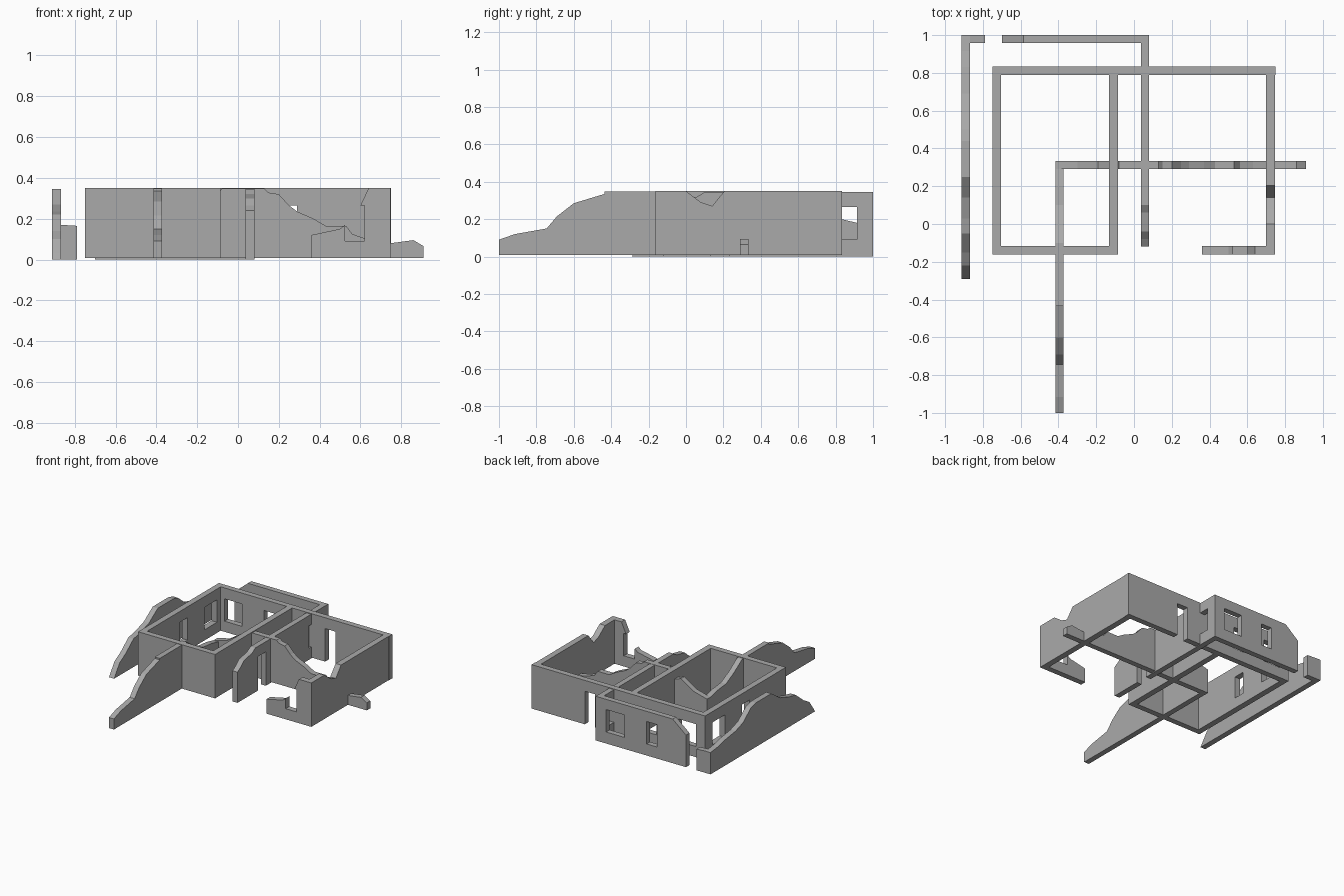
import bpy
from mathutils import Vector

if "Cube" in bpy.data.objects:
    bpy.data.objects.remove(bpy.data.objects["Cube"])

stone = bpy.data.materials.new("grey_stone")
stone.diffuse_color = (0.4, 0.4, 0.4, 1)
stone.use_nodes = True
stone.node_tree.nodes["Principled BSDF"].inputs["Base Color"].default_value = stone.diffuse_color


def wall(name, axis, c0, c1, outline, holes=()):
    """Upright slab: outline (s, z) along axis, c0..c1 across it, holes (s0, s1, z0, z1)."""
    cu = bpy.data.curves.new(name, 'CURVE')
    cu.dimensions = '2D'
    cu.fill_mode = 'BOTH'
    cu.extrude = (c1 - c0) / 2
    loops = [outline] + [[(a, z0), (b, z0), (b, z1), (a, z1)] for a, b, z0, z1 in holes]
    for pts in loops:
        sp = cu.splines.new('POLY')
        sp.points.add(len(pts) - 1)
        for p, (s, z) in zip(sp.points, pts):
            p.co = (s, z, 0, 1)
        sp.use_cyclic_u = True
    tmp = bpy.data.objects.new(name + "_curve", cu)
    bpy.context.collection.objects.link(tmp)
    dg = bpy.context.evaluated_depsgraph_get()
    me = bpy.data.meshes.new_from_object(tmp.evaluated_get(dg))
    bpy.data.objects.remove(tmp)
    mid = (c0 + c1) / 2
    for v in me.vertices:
        s, z, w = v.co
        v.co = Vector((s, mid - w, z)) if axis == 'x' else Vector((mid + w, s, z))
    for p in me.polygons:
        p.use_smooth = False
    me.materials.clear()
    me.materials.append(stone)
    ob = bpy.data.objects.new(name, me)
    bpy.context.collection.objects.link(ob)
    return ob


def box(a, b, z0, z1):
    return [(a, z0), (b, z0), (b, z1), (a, z1)]


H, L = 0.35, 0.007      # height and base of the main rooms
T = 0.345               # top of the rear ruin
W0, W1 = 0.09, 0.265    # window sill and head

# Rear ruin: broken left wall, back wall and inner right wall
wall("rear_left_wall", 'y', -0.912, -0.868,
     [(-0.29, 0), (1, 0), (1, 0.17), (0.915, 0.18), (0.83, 0.2), (0.69, 0.22), (0.6, 0.25),
      (0.5, 0.33), (0.44, T), (0.25, T), (0.14, 0.27), (0.03, 0.235), (-0.05, 0.22),
      (-0.15, 0.14), (-0.22, 0.1), (-0.27, 0.03)])
wall("rear_corner_stub", 'x', 0.957, 1.0, [(-0.868, 0), (-0.79, 0), (-0.79, 0.165), (-0.868, 0.17)])
wall("rear_back_wall", 'x', 0.957, 1.0,
     [(-0.7, 0), (0.08, 0), (0.08, T), (-0.585, T), (-0.7, 0.25)],
     [(-0.17, -0.01, W0, W1), (-0.45, -0.36, W0, W1)])
wall("rear_right_wall", 'y', 0.037, 0.08,
     [(-0.12, 0), (0.13, 0), (0.13, W1), (0.23, W1), (0.23, 0), (0.957, 0), (0.957, T),
      (0.1, T), (0.06, 0.32), (-0.04, 0.3), (-0.08, 0.265), (-0.12, 0.24)],
     [(0.76, 0.915, W0, W1)])

# Left room
wall("room_back_wall", 'x', 0.79, 0.835,
     [(-0.75, L), (0.2, L), (0.2, W1), (0.29, W1), (0.29, L), (0.75, L), (0.75, H), (-0.75, H)],
     [(-0.67, -0.52, W0, W1), (-0.33, -0.24, W0, W1)])
wall("left_room_front_wall", 'x', -0.162, -0.117, box(-0.75, -0.085, L, H))
wall("left_room_left_wall", 'y', -0.75, -0.703, box(-0.117, 0.79, L, H),
     [(0.59, 0.745, W0, W1), (0.29, 0.38, W0, W1)])
wall("left_room_right_wall", 'y', -0.132, -0.085, box(-0.117, 0.79, L, H))

# Right room: notched side wall and collapsed front wall with a broken window
wall("right_room_side_wall", 'y', 0.7, 0.747,
     [(-0.117, L), (0.79, L), (0.79, H), (0.205, H), (0.14, 0.27), (0.08, 0.29), (0.0, H), (-0.117, H)])
wall("right_room_front_wall", 'x', -0.162, -0.117,
     [(0.36, L), (0.747, L), (0.747, H), (0.64, H), (0.6, W1), (0.62, W1), (0.62, W0),
      (0.525, W0), (0.525, 0.17), (0.5, 0.15), (0.36, 0.12)])

# Crossing ruin: one wall running right, one running to the front
wall("cross_wall", 'x', 0.29, 0.333,
     [(-0.415, L), (0.91, L), (0.91, 0.065), (0.86, 0.095), (0.75, 0.08), (0.63, 0.1),
      (0.56, 0.125), (0.53, 0.165), (0.43, 0.165), (0.37, 0.2), (0.29, 0.235), (0.25, 0.265),
      (0.2, 0.32), (0.15, 0.328), (0.13, 0.347), (-0.08, 0.347), (-0.13, 0.28), (-0.19, 0.3),
      (-0.3, 0.23), (-0.415, 0.2)])
wall("front_spur_wall", 'y', -0.415, -0.372,
     [(-1, L), (0.29, L), (0.29, 0.2), (0.2, 0.22), (0.1, 0.23), (0, 0.28), (-0.1, 0.347),
      (-0.435, 0.347), (-0.435, 0.335), (-0.6, 0.285), (-0.69, 0.215), (-0.745, 0.15),
      (-0.915, 0.12), (-1, 0.09)])
